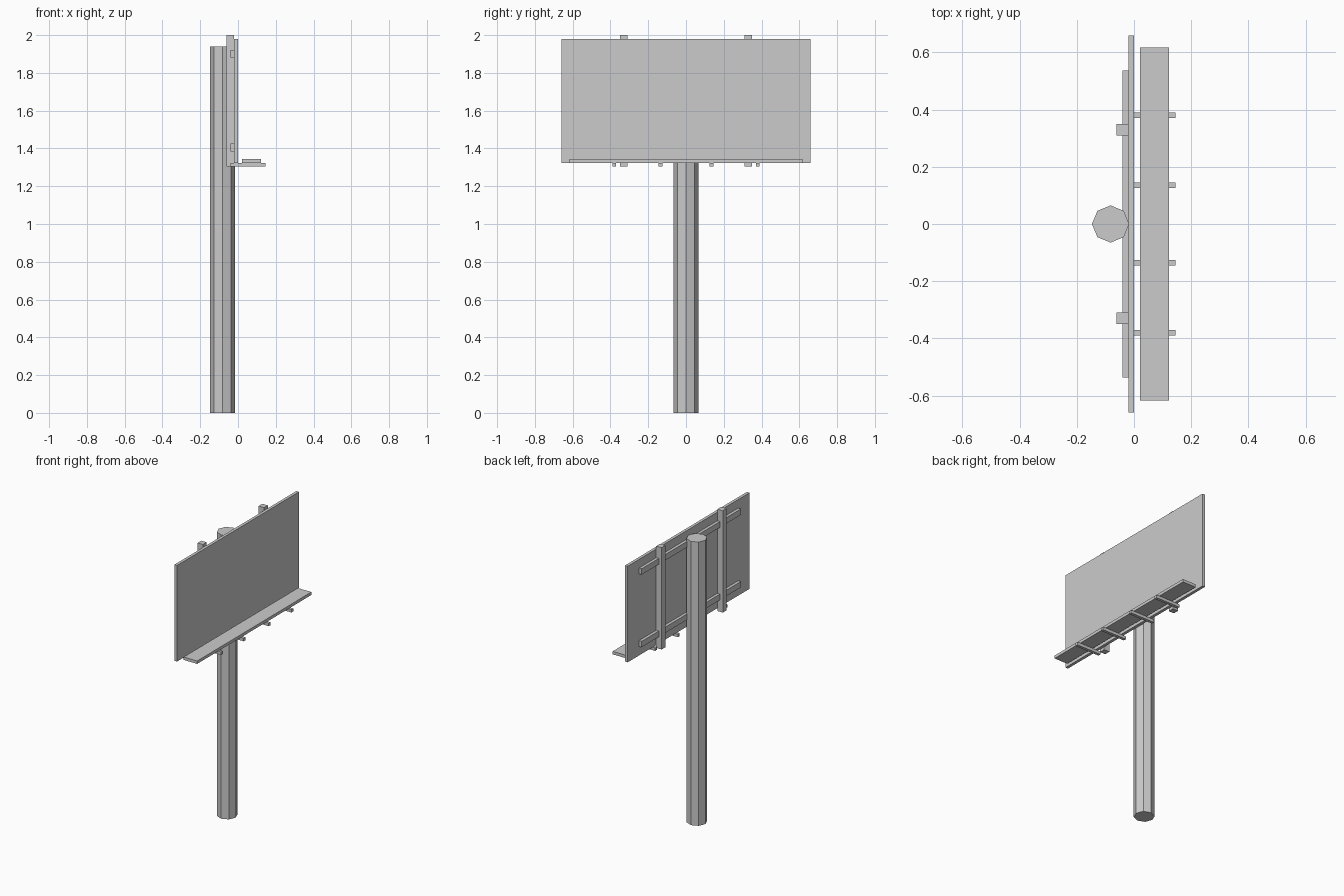
import bpy

if "Cube" in bpy.data.objects:
    bpy.data.objects.remove(bpy.data.objects["Cube"])


def box(name, x, y, z):
    """Box from (min, max) ranges along each axis."""
    bpy.ops.mesh.primitive_cube_add(size=1, location=[(a + b) / 2 for a, b in (x, y, z)])
    ob = bpy.context.object
    ob.name = name
    ob.scale = [b - a for a, b in (x, y, z)]
    bpy.ops.object.transform_apply(location=False, rotation=False, scale=True)
    return ob


# Octagonal pole, corners on the axes
bpy.ops.mesh.primitive_cylinder_add(vertices=8, radius=0.065, depth=1.94,
                                    location=(-0.082, 0, 0.97))
bpy.context.object.name = "pole"

# Sign board
box("sign_board", (-0.02, 0), (-0.658, 0.658), (1.323, 1.98))

# Horizontal rails behind the board
for name, z in (("lower_rail", 1.405), ("upper_rail", 1.901)):
    box(name, (-0.04, -0.02), (-0.536, 0.536), (z - 0.02, z + 0.02))

# Upright supports behind the board
for name, y in (("left_upright", -0.33), ("right_upright", 0.33)):
    box(name, (-0.061, -0.02), (y - 0.02, y + 0.02), (1.304, 2.0))

# Walkway and the brackets carrying it
box("walkway", (0.021, 0.123), (-0.617, 0.617), (1.324, 1.344))
for i, y in enumerate((-0.38, -0.135, 0.135, 0.38)):
    box(f"walkway_bracket_{i + 1}", (-0.04, 0.145), (y - 0.01, y + 0.01), (1.304, 1.324))
